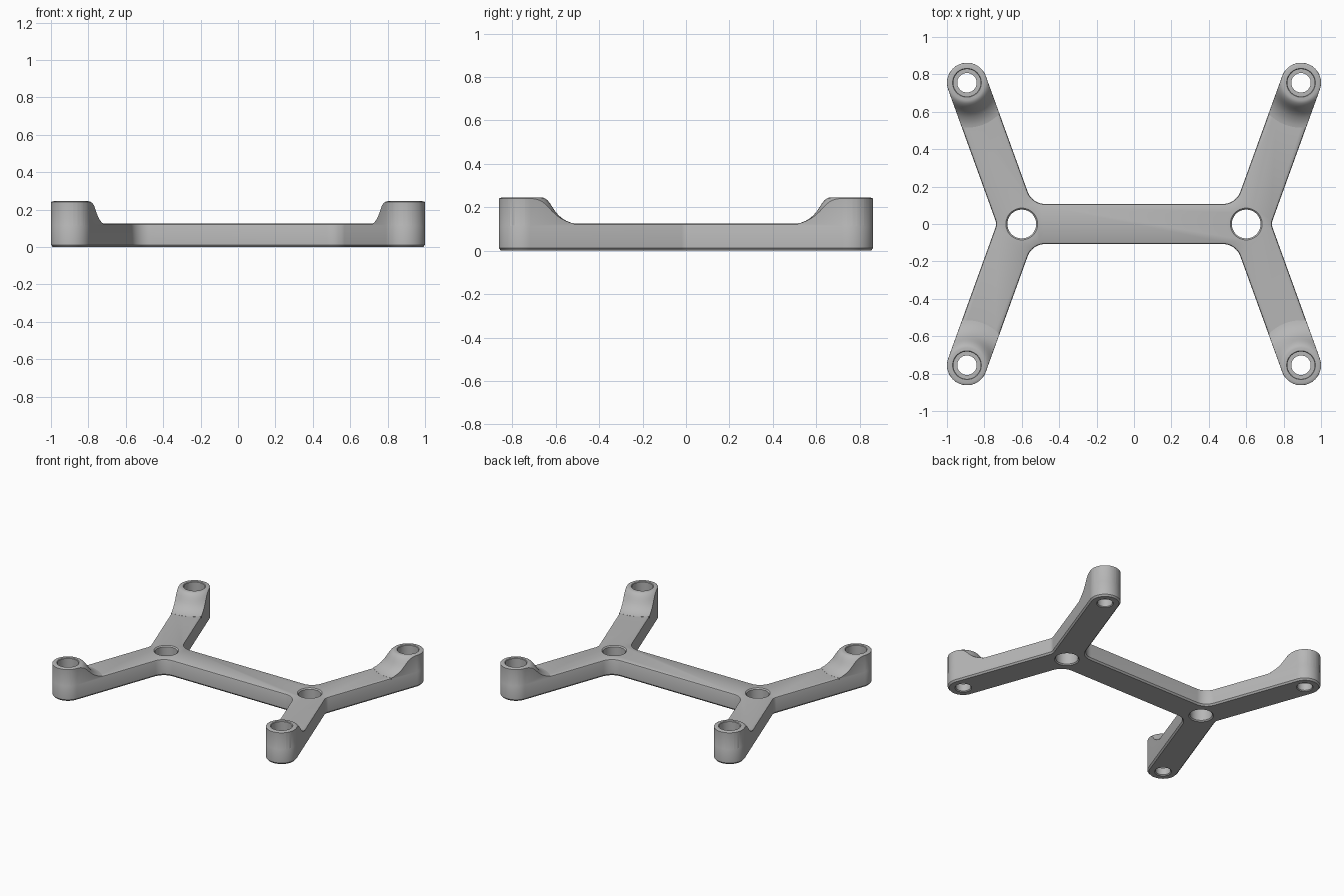
import bpy
import bmesh
from math import sin, cos, pi, atan2

cube = bpy.data.objects.get("Cube")
if cube:
    bpy.data.objects.remove(cube, do_unlink=True)

BOSS_X, BOSS_Y = 0.893, 0.755      # mounting boss centre
HALF = 0.107                       # half width of bar and arms, boss radius
HUB_X = 0.6
BASE, TOP = 0.125, 0.245
TILT = atan2(BOSS_Y, 0.273)        # arm direction
INNER_R, APEX_R = 0.1, 0.06        # plan fillets

grey = bpy.data.materials.new("plain grey")
grey.use_nodes = True
grey.diffuse_color = (0.47, 0.47, 0.47, 1)
grey.node_tree.nodes["Principled BSDF"].inputs["Base Color"].default_value = (0.47, 0.47, 0.47, 1)


def arc(cx, cy, r, a, b, n):
    return [(cx + r * cos(a + (b - a) * i / n), cy + r * sin(a + (b - a) * i / n))
            for i in range(n + 1)]


def outline(d):
    """Plan of the whole frame, inset by d."""
    s, c = sin(TILT), cos(TILT)
    reach = BOSS_X * s - BOSS_Y * c
    apex_x = (reach + HALF + APEX_R) / s
    cy = HALF + INNER_R
    inner_x = (reach - HALF - INNER_R + cy * c) / s
    q = arc(apex_x, 0, APEX_R + d, pi, TILT + pi / 2, 4)
    q += arc(BOSS_X, BOSS_Y, HALF - d, TILT - pi / 2, TILT + pi / 2, 28)
    q += arc(inner_x, cy, INNER_R + d, TILT - pi / 2, -pi / 2, 12)
    half = q + [(-x, y) for x, y in reversed(q)][:-1]
    return half + [(-x, -y) for x, y in half]


def circles(x, y, profile):
    """Turned solid as a stack of rings, from (radius, height) pairs."""
    return [(arc(x, y, r, 0, 2 * pi, 64)[:-1], z) for r, z in profile]


def loft(name, stacks):
    """Closed solid from each stack of (loop, height) rings, bottom to top."""
    bm = bmesh.new()
    for stack in stacks:
        rings = [[bm.verts.new((x, y, z)) for x, y in loop] for loop, z in stack]
        for low, high in zip(rings, rings[1:]):
            for i in range(len(low)):
                j = (i + 1) % len(low)
                bm.faces.new((low[i], low[j], high[j], high[i]))
        bm.faces.new(rings[0][::-1])
        bm.faces.new(rings[-1])
    bmesh.ops.recalc_face_normals(bm, faces=bm.faces)
    mesh = bpy.data.meshes.new(name)
    bm.to_mesh(mesh)
    bm.free()
    mesh.materials.append(grey)
    obj = bpy.data.objects.new(name, mesh)
    bpy.context.collection.objects.link(obj)
    return obj


def combine(target, tool, operation):
    mod = target.modifiers.new(operation.lower(), 'BOOLEAN')
    mod.operation = operation
    mod.solver = 'EXACT'
    mod.object = tool
    bpy.context.view_layer.objects.active = target
    bpy.ops.object.modifier_apply(modifier=mod.name)
    bpy.data.objects.remove(tool, do_unlink=True)


bosses = [(sx * BOSS_X, sy * BOSS_Y) for sx in (1, -1) for sy in (1, -1)]

# Flat frame with chamfered rims
frame = loft("mounting_frame", [[(outline(0.01), 0), (outline(0), 0.012),
                                 (outline(0), BASE - 0.011), (outline(0.003), BASE - 0.004),
                                 (outline(0.011), BASE)]])

# Raised bosses whose feet sweep down into the arms
flare = [(0.24, 0.05), (0.24, 0.1258), (0.225, 0.129), (0.205, 0.137), (0.185, 0.149),
         (0.168, 0.163), (0.153, 0.181), (0.141, 0.199), (0.130, 0.216), (0.120, 0.229),
         (0.110, 0.238), (0.102, 0.243), (0.093, TOP)]
raised = loft("raised_bosses", [circles(x, y, flare) for x, y in bosses])
trim = loft("arm_trim", [[(outline(0.0005), 0.03), (outline(0.0005), 0.3)]])
combine(raised, trim, 'INTERSECT')
combine(frame, raised, 'UNION')

# Stepped screw holes in the bosses, chamfered through holes at the hubs
screw = [(0.068, -0.01), (0.052, 0.006), (0.052, 0.06), (0.073, 0.0601),
         (0.073, TOP - 0.004), (0.083, TOP + 0.006)]
hub = [(0.095, -0.01), (0.077, 0.008), (0.077, BASE - 0.008), (0.095, BASE + 0.01)]
holes = [circles(x, y, screw) for x, y in bosses]
holes += [circles(sx * HUB_X, 0, hub) for sx in (1, -1)]
combine(frame, loft("hole_cutter", holes), 'DIFFERENCE')

# Smooth curved walls, sharp rims
bpy.ops.object.select_all(action='DESELECT')
frame.select_set(True)
bpy.context.view_layer.objects.active = frame
bpy.ops.object.shade_smooth_by_angle(angle=pi / 6)
